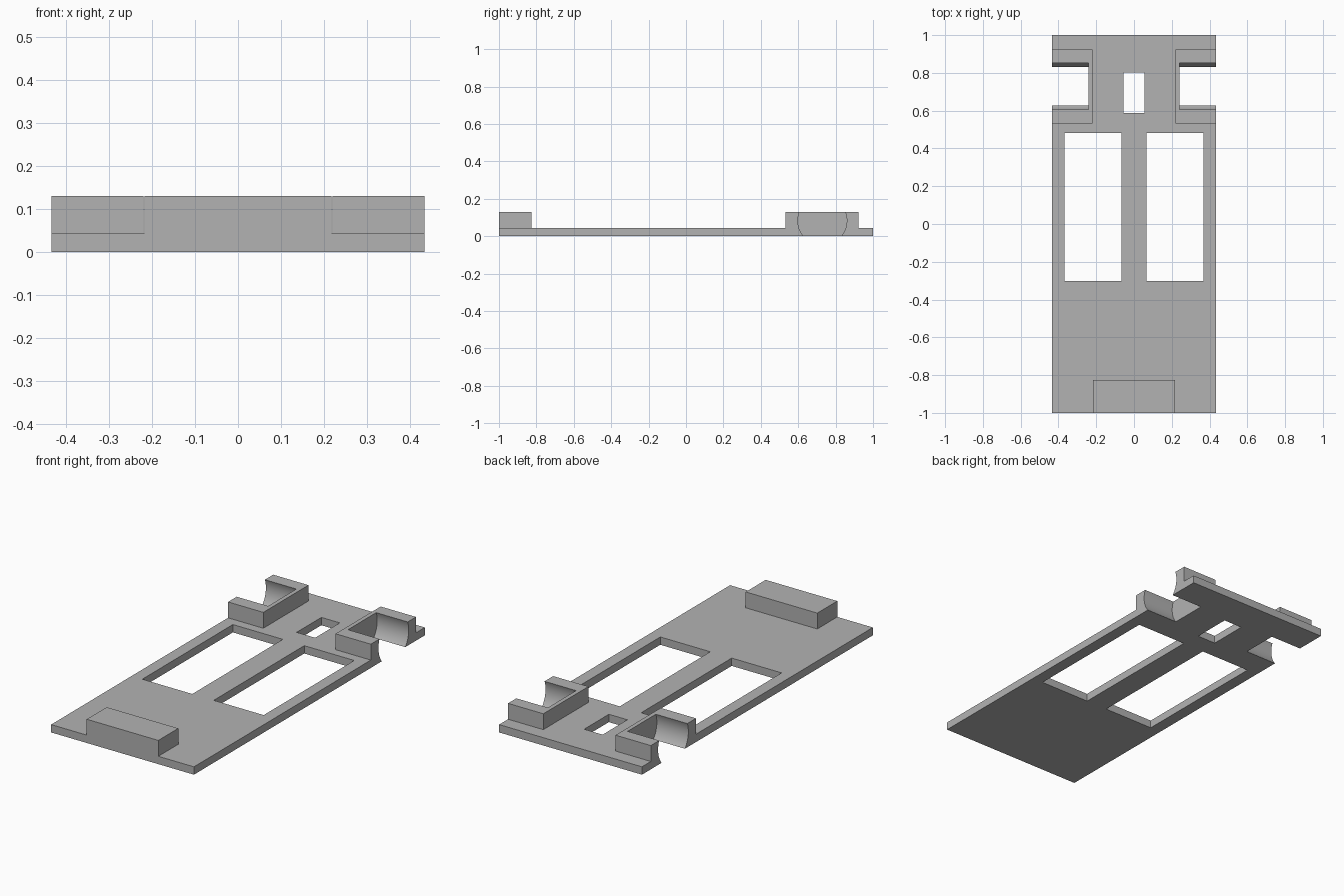
import bpy, bmesh, math
from mathutils import Matrix, Vector

cube = bpy.data.objects.get("Cube")
if cube:
    bpy.data.objects.remove(cube, do_unlink=True)

HALF_W, PLATE_T, TOP = 0.433, 0.043, 0.13

grey = bpy.data.materials.new("plain grey")
grey.use_nodes = True
colour = (0.448, 0.448, 0.448, 1)
grey.diffuse_color = colour
grey.node_tree.nodes["Principled BSDF"].inputs["Base Color"].default_value = colour


def add_object(name, bm):
    mesh = bpy.data.meshes.new(name)
    bm.to_mesh(mesh)
    bm.free()
    mesh.materials.append(grey)
    obj = bpy.data.objects.new(name, mesh)
    bpy.context.collection.objects.link(obj)
    return obj


def box(name, x, y, z):
    bm = bmesh.new()
    size = Vector((x[1] - x[0], y[1] - y[0], z[1] - z[0]))
    centre = Vector((sum(x), sum(y), sum(z))) / 2
    bmesh.ops.create_cube(bm, size=1,
                          matrix=Matrix.Translation(centre) @ Matrix.Diagonal(size).to_4x4())
    return add_object(name, bm)


def cross_cylinder(name, x, y, z, radius):
    """Cylinder lying along x."""
    bm = bmesh.new()
    place = Matrix.Translation((sum(x) / 2, y, z)) @ Matrix.Rotation(math.pi / 2, 4, "Y")
    bmesh.ops.create_cone(bm, cap_ends=True, segments=96, radius1=radius, radius2=radius,
                          depth=x[1] - x[0], matrix=place)
    return add_object(name, bm)


def combine(target, tool, operation):
    """Apply one boolean and discard its tool."""
    tool.hide_render = True
    bpy.context.view_layer.objects.active = target
    mod = target.modifiers.new(operation.lower(), "BOOLEAN")
    mod.operation, mod.object, mod.solver = operation, tool, "EXACT"
    bpy.ops.object.modifier_apply(modifier=mod.name)
    bpy.data.objects.remove(tool, do_unlink=True)


def span(side, a, b):
    return sorted((side * a, side * b))


# Base plate with the raised front stop
plate = box("base_plate", (-HALF_W, HALF_W), (-1, 1), (0, PLATE_T))
combine(plate, box("front_stop", (-0.217, 0.217), (-1, -0.827), (0, TOP)), "UNION")

# Rear wheel housings
for side in (-1, 1):
    combine(plate, box("wheel_housing", span(side, 0.219, HALF_W), (0.532, 0.923), (0, TOP)), "UNION")

# Long windows and round wheel recesses on both sides
for side in (-1, 1):
    combine(plate, box("window_cutter", span(side, 0.065, 0.368), (-0.303, 0.481), (-0.1, 0.2)), "DIFFERENCE")
    combine(plate, cross_cylinder("recess_cutter", span(side, 0.242, 0.6), 0.729, 0.083, 0.131), "DIFFERENCE")

# Small central slot
combine(plate, box("slot_cutter", (-0.056, 0.056), (0.588, 0.802), (-0.1, 0.2)), "DIFFERENCE")

# Tidy flat faces and smooth the curved recesses
bm = bmesh.new()
bm.from_mesh(plate.data)
bmesh.ops.remove_doubles(bm, verts=bm.verts, dist=0.0001)
bmesh.ops.dissolve_limit(bm, angle_limit=math.radians(0.5), verts=bm.verts, edges=bm.edges)
bm.to_mesh(plate.data)
bm.free()
plate.select_set(True)
bpy.context.view_layer.objects.active = plate
bpy.ops.object.shade_smooth_by_angle(angle=math.radians(30))
